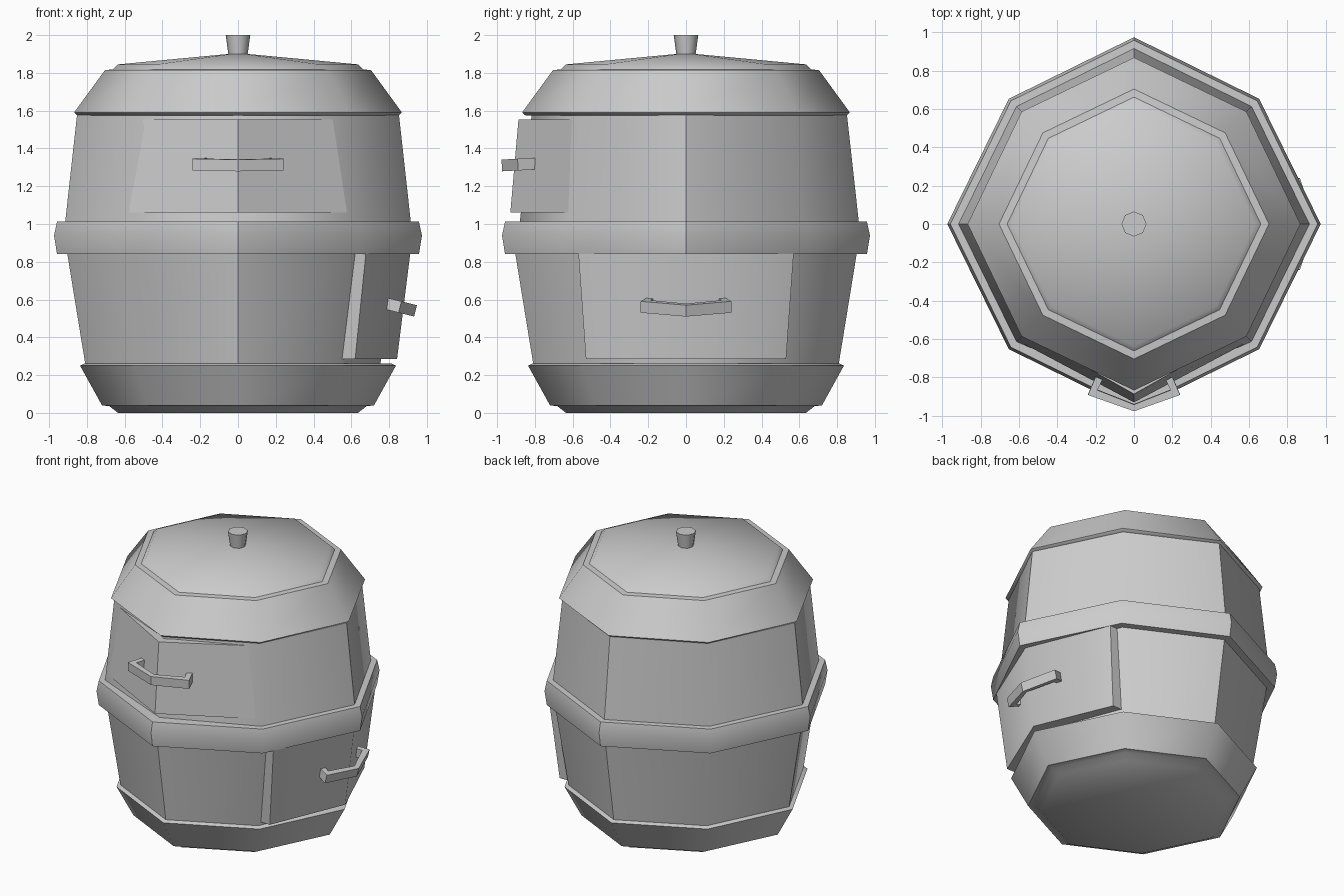
import bpy, bmesh
from math import sin, cos, pi, radians
from mathutils import Matrix, Vector

if "Cube" in bpy.data.objects:
    bpy.data.objects.remove(bpy.data.objects["Cube"])


def finish(name, bm, angle=50):
    bmesh.ops.remove_doubles(bm, verts=bm.verts, dist=1e-5)
    bmesh.ops.recalc_face_normals(bm, faces=bm.faces)
    mesh = bpy.data.meshes.new(name)
    bm.to_mesh(mesh)
    bm.free()
    ob = bpy.data.objects.new(name, mesh)
    bpy.context.collection.objects.link(ob)
    bpy.ops.object.select_all(action='DESELECT')
    ob.select_set(True)
    bpy.context.view_layer.objects.active = ob
    bpy.ops.object.shade_smooth_by_angle(angle=radians(angle))
    return ob


def octagon_lathe(name, profile, diagonal=0.948, recess=None, depth=0.0):
    """Eight-sided lathe; corners on the diagonals are slightly pulled in."""
    bm = bmesh.new()
    rings = []
    for r, z in profile:
        if r == 0:
            rings.append([bm.verts.new((0, 0, z))] * 8)
            continue
        ring = []
        for k in range(8):
            q = r * (diagonal if k % 2 else 1) - (depth if k == recess else 0)
            ring.append(bm.verts.new((q * cos(k * pi / 4), q * sin(k * pi / 4), z)))
        rings.append(ring)
    for a, b in zip(rings, rings[1:]):
        for k in range(8):
            n = (k + 1) % 8
            face = list(dict.fromkeys((a[k], a[n], b[n], b[k])))
            bm.faces.new(face)
    return finish(name, bm)


def door(name, top, bottom, thick, turn=0):
    """Two-facet slab. top/bottom = (half width, corner depth, middle depth, z)."""
    bm = bmesh.new()
    loops = []
    for w, corner, mid, z in (top, bottom):
        pts = [(-w, -corner), (0, -mid), (w, -corner),
               (w, thick - corner), (0, thick - mid), (-w, thick - corner)]
        loops.append([bm.verts.new((x, y, z)) for x, y in pts])
    a, b = loops
    for k in range(6):
        n = (k + 1) % 6
        bm.faces.new((a[k], a[n], b[n], b[k]))
    for l in loops:
        bm.faces.new((l[0], l[1], l[4], l[5]))
        bm.faces.new((l[1], l[2], l[3], l[4]))
    bm.transform(Matrix.Rotation(turn, 4, 'Z'))
    return finish(name, bm)


def handle(name, reach, z, tilt, turn=0):
    """Bent bar with a short leg at each end; origin at the middle front."""
    half = [(0, 0.035), (0.19, 0.11), (0.165, 0.165), (0.2, 0.18), (0.24, 0.085), (0, 0)]
    bm = bmesh.new()
    for side in (-1, 1):
        lo = [bm.verts.new((side * x, y, -0.031)) for x, y in half]
        hi = [bm.verts.new((side * x, y, 0.031)) for x, y in half]
        for k in range(5):
            bm.faces.new((lo[k], lo[k + 1], hi[k + 1], hi[k]))
        for l in (lo, hi):
            bm.faces.new((l[0], l[1], l[4], l[5]))
            bm.faces.new((l[1], l[2], l[3], l[4]))
    bm.transform(Matrix.Rotation(turn, 4, 'Z') @ Matrix.Translation((0, -reach, z))
                 @ Matrix.Rotation(tilt, 4, 'X'))
    return finish(name, bm, 30)


# Barrel bands and walls
octagon_lathe("base", [(0, 0), (0.635, 0), (0.68, 0.035), (0.72, 0.04),
                       (0.836, 0.25), (0.81, 0.262), (0.70, 0.262)])
octagon_lathe("lower_wall", [(0.808, 0.255), (0.905, 0.85)], recess=0, depth=0.055)
octagon_lathe("middle_band", [(0.83, 0.84), (0.958, 0.84), (0.974, 0.94),
                              (0.958, 1.012), (0.83, 1.015)])
octagon_lathe("upper_wall", [(0.915, 1.01), (0.852, 1.58)], recess=6, depth=0.035)

# Lid with shallow pyramid top and knob
octagon_lathe("lid_rim", [(0.76, 1.575), (0.85, 1.575), (0.868, 1.59),
                          (0.704, 1.815), (0.64, 1.82)], 0.955)
octagon_lathe("lid_top", [(0.665, 1.815), (0.635, 1.845), (0, 1.905)], 0.955)
octagon_lathe("knob", [(0.05, 1.89), (0.065, 2.0), (0, 2.0)], 1.0)

# Doors, front upper and right lower
door("upper_door", (0.55, 0.577, 0.887, 1.552), (0.575, 0.625, 0.93, 1.06), 0.06)
door("lower_door", (0.57, 0.677, 0.912, 0.845), (0.53, 0.62, 0.842, 0.285), 0.08, pi / 2)

# Door handles
handle("upper_handle", 0.975, 1.31, radians(3))
handle("lower_handle", 0.94, 0.54, radians(14), pi / 2)
